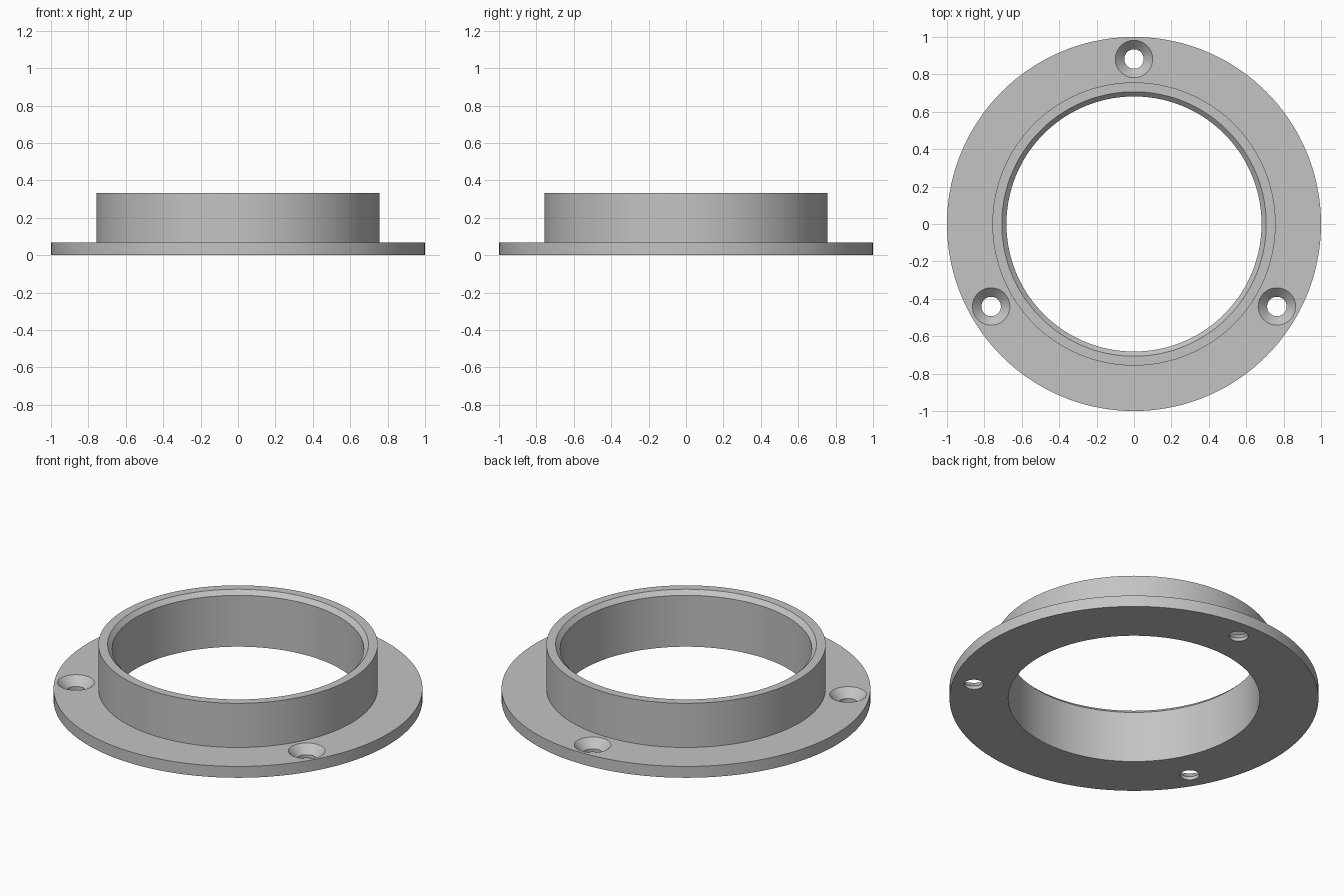
import bpy, bmesh, math

cube = bpy.data.objects.get("Cube")
if cube:
    bpy.data.objects.remove(cube, do_unlink=True)

grey = bpy.data.materials.new("light grey")
grey.use_nodes = True
colour = (0.55, 0.55, 0.55, 1)
grey.diffuse_color = colour
grey.node_tree.nodes["Principled BSDF"].inputs["Base Color"].default_value = colour


def lathe(name, profile, segments, closed, location=(0, 0, 0)):
    """Revolve (radius, height) points around the z axis."""
    bm = bmesh.new()
    rings = []
    for r, z in profile:
        rings.append([bm.verts.new((r * math.cos(a), r * math.sin(a), z))
                      for a in (math.tau * i / segments for i in range(segments))])
    pairs = list(zip(rings, rings[1:]))
    if closed:
        pairs.append((rings[-1], rings[0]))
    else:
        bm.faces.new(rings[0])
        bm.faces.new(rings[-1])
    for a, b in pairs:
        for i in range(segments):
            j = (i + 1) % segments
            bm.faces.new((a[i], a[j], b[j], b[i]))
    bmesh.ops.recalc_face_normals(bm, faces=bm.faces[:])
    mesh = bpy.data.meshes.new(name)
    bm.to_mesh(mesh)
    bm.free()
    mesh.materials.append(grey)
    obj = bpy.data.objects.new(name, mesh)
    obj.location = location
    bpy.context.collection.objects.link(obj)
    return obj


# Flange and collar in one turned section, with a chamfered bore
flange_top, collar_top, chamfer = 0.068, 0.332, 0.025
bore, collar, rim = 0.682, 0.757, 1.0
ring = lathe("flanged_ring", [
    (bore, 0), (rim, 0), (rim, flange_top), (collar, flange_top),
    (collar, collar_top), (bore + chamfer, collar_top),
    (bore, collar_top - chamfer)], 144, True)

bpy.ops.object.select_all(action="DESELECT")
ring.select_set(True)
bpy.context.view_layer.objects.active = ring

# Three countersunk screw holes
hole, sink, over = 0.052, 0.1, 0.015
for k in range(3):
    a = math.radians(90 + 120 * k)
    cutter = lathe("screw_hole_cutter", [
        (hole, -0.05), (hole, flange_top - (sink - hole)),
        (sink + over, flange_top + over)], 48, False,
        (0.882 * math.cos(a), 0.882 * math.sin(a), 0))
    cutter.hide_render = True
    mod = ring.modifiers.new("screw_hole", "BOOLEAN")
    mod.operation = "DIFFERENCE"
    mod.solver = "EXACT"
    mod.object = cutter
    bpy.ops.object.modifier_apply(modifier=mod.name)
    bpy.data.objects.remove(cutter, do_unlink=True)

bpy.ops.object.shade_smooth_by_angle(angle=math.radians(30))
